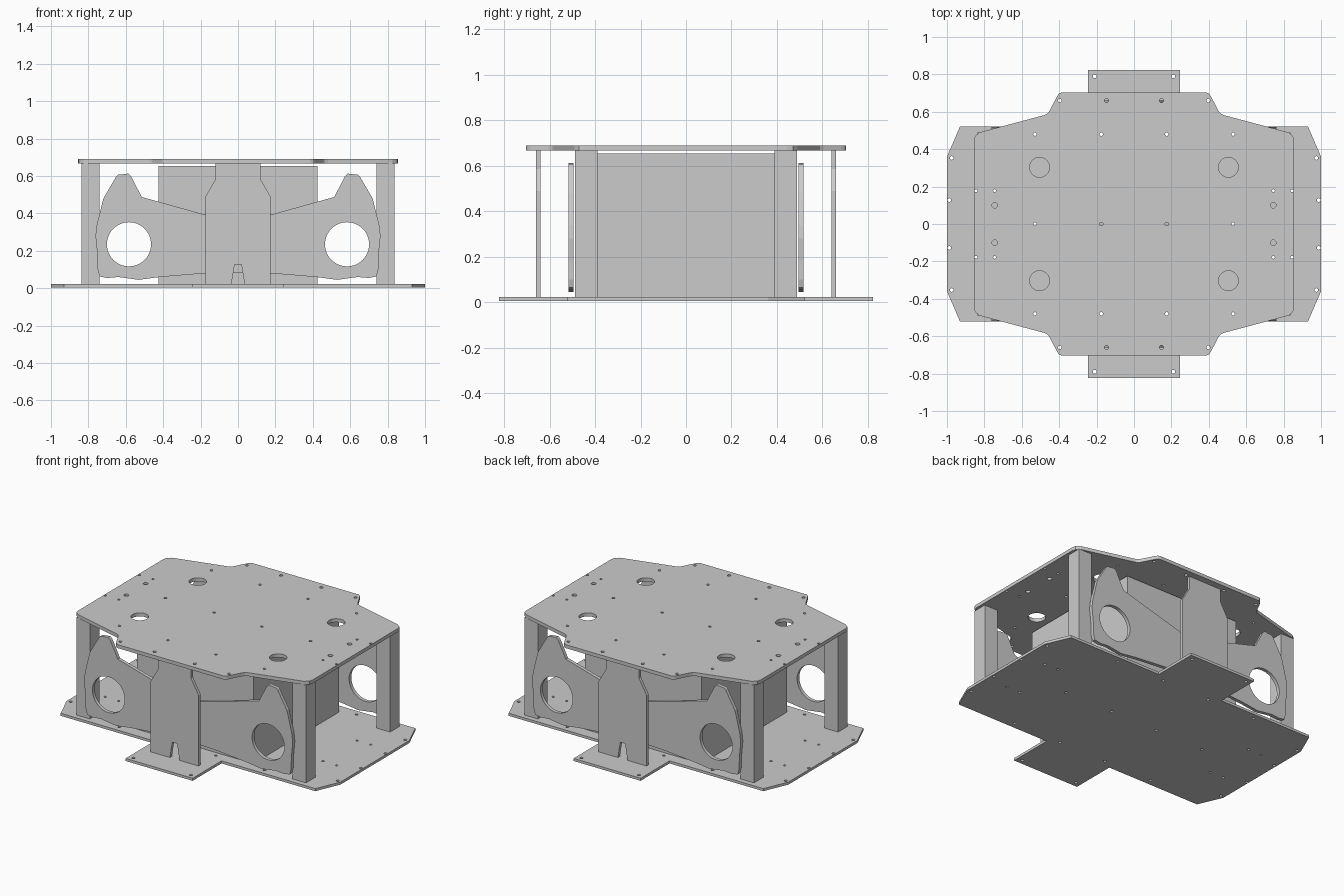
import bpy, bmesh, math
from mathutils import Matrix

if "Cube" in bpy.data.objects:
    bpy.data.objects.remove(bpy.data.objects["Cube"])


def mirror_x(half):
    """Close a right-hand half profile with its mirror image."""
    return half + [(-x, y) for x, y in reversed(half) if abs(x) > 1e-6]


def quad(points):
    """Repeat hole centres in all four quadrants."""
    return sorted({(sx * x, sy * y, r) for x, y, r in points
                   for sx in (1, -1) for sy in (1, -1)})


def circle(x, y, r):
    n = 48 if r > 0.1 else 32 if r > 0.03 else 12
    return [(x + r * math.cos(2 * math.pi * i / n),
             y + r * math.sin(2 * math.pi * i / n)) for i in range(n)]


def plate(name, outline, holes, thickness, matrix):
    """Sheet part: filled outline with round holes, extruded about its middle."""
    cu = bpy.data.curves.new(name, 'CURVE')
    cu.dimensions = '2D'
    cu.fill_mode = 'BOTH'
    cu.extrude = thickness / 2
    for loop in [outline] + [circle(*h) for h in holes]:
        sp = cu.splines.new('POLY')
        sp.points.add(len(loop) - 1)
        for p, (x, y) in zip(sp.points, loop):
            p.co = (x, y, 0, 1)
        sp.use_cyclic_u = True
        sp.use_smooth = False
    tmp = bpy.data.objects.new(name + "_curve", cu)
    bpy.context.collection.objects.link(tmp)
    dg = bpy.context.evaluated_depsgraph_get()
    me = bpy.data.meshes.new_from_object(tmp.evaluated_get(dg))
    bpy.data.objects.remove(tmp)
    bpy.data.curves.remove(cu)
    bm = bmesh.new()
    bm.from_mesh(me)
    bmesh.ops.remove_doubles(bm, verts=bm.verts, dist=1e-5)
    bmesh.ops.transform(bm, matrix=matrix, verts=bm.verts)
    bmesh.ops.recalc_face_normals(bm, faces=bm.faces)
    for f in bm.faces:
        f.smooth = False
    bm.to_mesh(me)
    bm.free()
    me.name = name
    ob = bpy.data.objects.new(name, me)
    bpy.context.collection.objects.link(ob)
    return ob


def box(name, lo, hi):
    bpy.ops.mesh.primitive_cube_add(size=1, location=[(a + b) / 2 for a, b in zip(lo, hi)])
    ob = bpy.context.object
    ob.name = name
    ob.scale = [b - a for a, b in zip(lo, hi)]
    bpy.ops.object.transform_apply(location=False, rotation=False, scale=True)


def flat(z0, z1):
    return Matrix.Translation((0, 0, (z0 + z1) / 2))


def upright(y):
    return Matrix.Translation((0, y, 0)) @ Matrix.Rotation(math.pi / 2, 4, 'X')


BASE_Z, ROOF_Z, TOP_Z = 0.022, 0.667, 0.69

# Screw holes shared by both horizontal plates
grid = [(0.53, 0.48, 0.009), (0.175, 0.48, 0.009), (0.53, 0, 0.009), (0.175, 0, 0.009),
        (0.845, 0.178, 0.008), (0.745, 0.178, 0.008), (0.745, 0.1, 0.015)]

# Base plate with front and back tabs
base = [(0.245, -0.823), (0.245, -0.522), (0.93, -0.522), (1.0, -0.36),
        (1.0, 0.36), (0.93, 0.522), (0.245, 0.522), (0.245, 0.823)]
base_holes = grid[:-1] + [(0.975, 0.353, 0.01), (0.987, 0.128, 0.01), (0.21, 0.79, 0.01)]
plate("base_plate", mirror_x(base), quad(base_holes), BASE_Z - 0.005, flat(0.005, BASE_Z))

# Top plate with rounded shoulders
quarter = [(0.856, 0.445), (0.85, 0.47), (0.825, 0.49), (0.48, 0.582), (0.463, 0.59),
           (0.452, 0.605), (0.41, 0.685), (0.40, 0.698), (0.385, 0.704)]
roof = [(x, -y) for x, y in reversed(quarter)] + quarter
roof_holes = grid + [(0.505, 0.303, 0.053), (0.397, 0.66, 0.01), (0.147, 0.66, 0.011)]
plate("top_plate", mirror_x(roof), quad(roof_holes), TOP_Z - ROOF_Z, flat(ROOF_Z, TOP_Z))

# Central block
box("central_block", (-0.425, -0.445, BASE_Z), (0.425, 0.445, 0.653))

# Side arm plates and centre uprights, front and back
arm = [(0, 0.085), (0.175, 0.08), (0.42, 0.06), (0.53, 0.045), (0.64, 0.06), (0.70, 0.055),
       (0.74, 0.063), (0.75, 0.10), (0.752, 0.18), (0.762, 0.28), (0.755, 0.34),
       (0.72, 0.48), (0.65, 0.60), (0.64, 0.607), (0.585, 0.613), (0.572, 0.60),
       (0.515, 0.488), (0.175, 0.393), (0, 0.345)]
upr = [(0.018, 0.127), (0.035, BASE_Z), (0.175, BASE_Z), (0.175, 0.488),
       (0.12, 0.585), (0.12, ROOF_Z)]
for side, s in (("front", -1), ("back", 1)):
    plate(side + "_arm_plate", mirror_x(arm),
          [(0.583, 0.235, 0.118), (-0.583, 0.235, 0.118)], 0.023, upright(s * 0.506))
    plate(side + "_upright", mirror_x(upr), [], 0.021, upright(s * 0.65))
    # Corner posts
    for hand, t in (("left", -1), ("right", 1)):
        xs, ys = sorted((t * 0.74, t * 0.838)), sorted((s * 0.39, s * 0.488))
        box(f"{side}_{hand}_post", (xs[0], ys[0], BASE_Z), (xs[1], ys[1], ROOF_Z))
